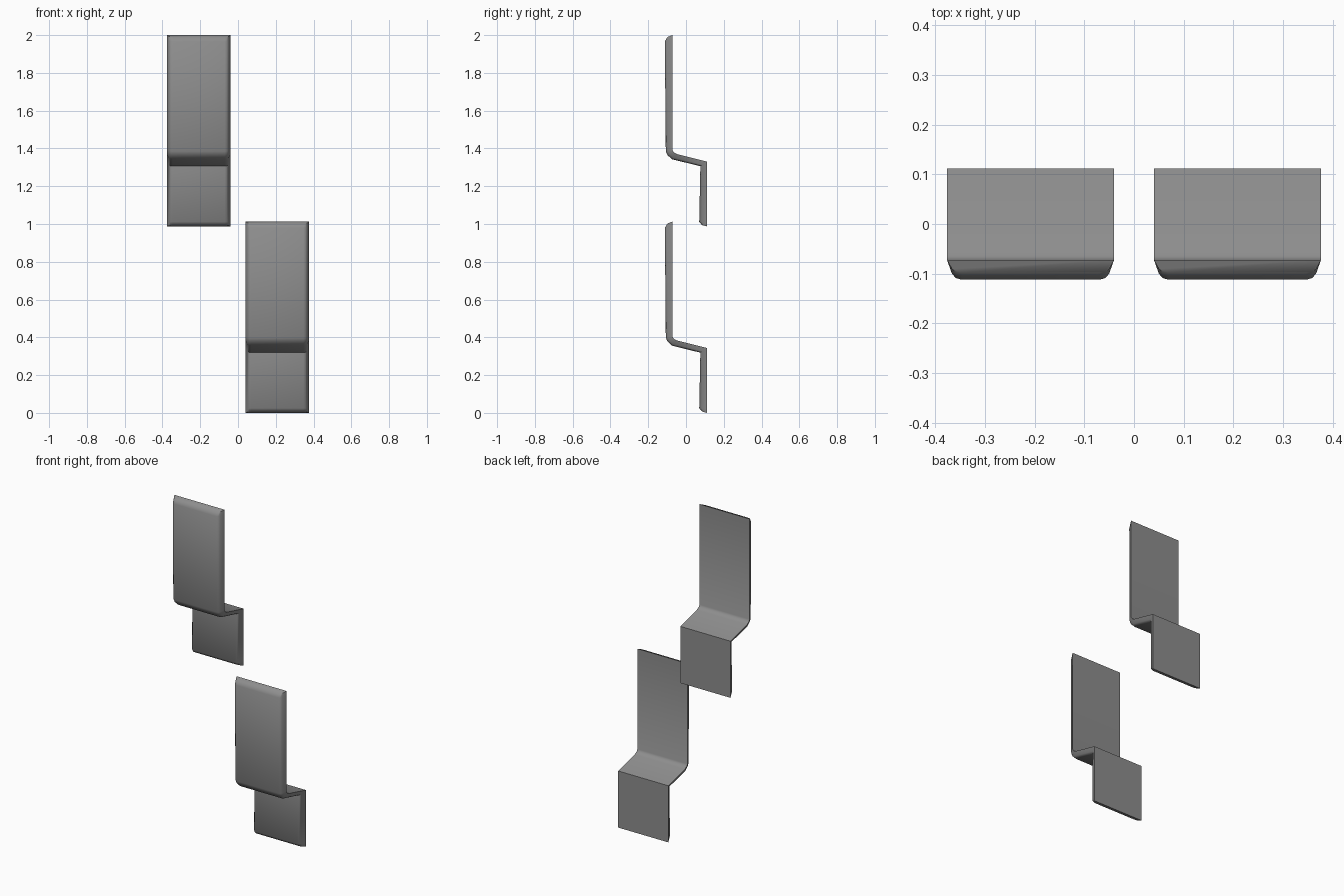
import bpy
import math

cube = bpy.data.objects.get("Cube")
if cube:
    bpy.data.objects.remove(cube, do_unlink=True)

# Single grey material
grey = bpy.data.materials.new("plain grey")
grey.use_nodes = True
colour = (0.27, 0.27, 0.27, 1)
grey.diffuse_color = colour
bsdf = grey.node_tree.nodes["Principled BSDF"]
bsdf.inputs["Base Color"].default_value = colour
bsdf.inputs["Roughness"].default_value = 0.6

HALF = 0.168     # half width of a bracket
CENTRE = 0.208   # distance of each bracket from the middle

# Stations down the bent strip: back (y, z), front (y, z)
STATIONS = [
    ((-0.072, 2.0), (-0.098, 1.99)),
    ((-0.072, 1.97), (-0.112, 1.967)),
    ((-0.072, 1.392), (-0.107, 1.385)),
    ((-0.065, 1.38), (-0.098, 1.365)),
    ((-0.048, 1.37), (-0.075, 1.343)),
    ((0.112, 1.33), (0.076, 1.306)),
    ((0.112, 1.01), (0.07, 1.012)),
    ((0.112, 0.987), (0.085, 0.994)),
]

# Rounded strip section: (fraction of depth, inset from the side)
SECTION = [(0.0, 0.0), (0.7, 0.01), (0.92, 0.018), (1.0, 0.03)]


def bracket(name, x, drop):
    verts, faces = [], []
    ring = 2 * len(SECTION)
    for back, front in STATIONS:
        left = [(x + HALF - inset,
                 back[0] + (front[0] - back[0]) * t,
                 back[1] + (front[1] - back[1]) * t - drop)
                for t, inset in SECTION]
        right = [(2 * x - px, y, z) for px, y, z in reversed(left)]
        verts += left + right
    for s in range(len(STATIONS) - 1):
        a, b = s * ring, (s + 1) * ring
        for i in range(ring):
            j = (i + 1) % ring
            faces.append((a + i, a + j, b + j, b + i))
    # End caps
    faces.append(tuple(reversed(range(ring))))
    last = (len(STATIONS) - 1) * ring
    faces.append(tuple(range(last, last + ring)))

    mesh = bpy.data.meshes.new(name)
    mesh.from_pydata(verts, [], faces)
    mesh.materials.append(grey)
    obj = bpy.data.objects.new(name, mesh)
    bpy.context.collection.objects.link(obj)

    # Consistent outward normals
    import bmesh
    bm = bmesh.new()
    bm.from_mesh(mesh)
    bmesh.ops.recalc_face_normals(bm, faces=bm.faces)
    bm.to_mesh(mesh)
    bm.free()

    bpy.ops.object.select_all(action="DESELECT")
    obj.select_set(True)
    bpy.context.view_layer.objects.active = obj
    bpy.ops.object.shade_smooth_by_angle(angle=math.radians(50))


bracket("upper_right_bracket", -CENTRE, 0)
bracket("lower_left_bracket", CENTRE, 0.987)
